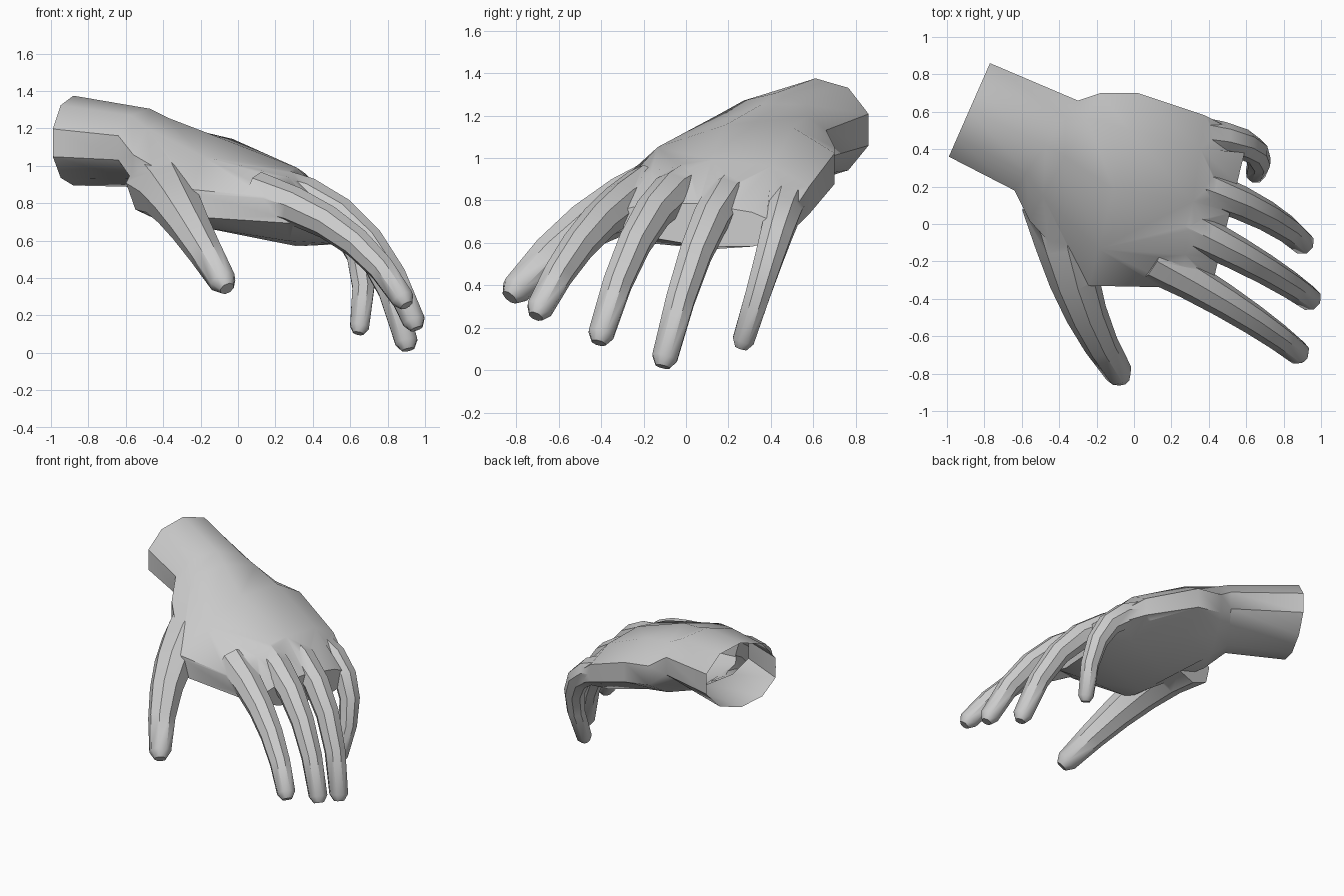
import bpy, bmesh, math
from mathutils import Vector

if "Cube" in bpy.data.objects:
    bpy.data.objects.remove(bpy.data.objects["Cube"], do_unlink=True)

skin = bpy.data.materials.new("light_grey")
skin.use_nodes = True
skin.diffuse_color = (0.6, 0.6, 0.6, 1)
skin.node_tree.nodes["Principled BSDF"].inputs["Base Color"].default_value = (0.6, 0.6, 0.6, 1)


def loft(name, rings):
    """Closed skin through a list of rings with equal point counts."""
    bm = bmesh.new()
    loops = [[bm.verts.new(p) for p in ring] for ring in rings]
    n = len(loops[0])
    for a, b in zip(loops, loops[1:]):
        for i in range(n):
            j = (i + 1) % n
            bm.faces.new((a[i], a[j], b[j], b[i]))
    bm.faces.new(loops[0])
    bm.faces.new(loops[-1])
    bmesh.ops.recalc_face_normals(bm, faces=bm.faces)
    mesh = bpy.data.meshes.new(name)
    bm.to_mesh(mesh)
    bm.free()
    mesh.materials.append(skin)
    ob = bpy.data.objects.new(name, mesh)
    bpy.context.collection.objects.link(ob)
    return ob


def palm_ring(front, back, up, down, n=10):
    """Flattened oval spanning two edge points, with its own rise and drop."""
    p, q = Vector(front), Vector(back)
    ring = []
    for i in range(n):
        a = 2 * math.pi * (i + 0.5) / n
        c, s = math.cos(a), math.sin(a)
        side = c / math.cos(math.pi / n)
        rise = up if s > 0 else down
        ring.append((p + q) / 2 + (q - p) / 2 * side + Vector((0, 0, rise * s)))
    return ring


def digit(name, base, mid, tip, root, end, across, steps=5, n=8):
    """Tapered tube bent through three points, rounded at the tip."""
    a, m, b = Vector(base), Vector(mid), Vector(tip)
    bend = 2 * m - (a + b) / 2
    rings = []
    # The last station lies just past the tip and closes it with a small ring
    for i in range(steps + 2):
        t = min(i / steps, 1)
        p = a * (1 - t) ** 2 + bend * 2 * t * (1 - t) + b * t ** 2
        along = ((bend - a) * (1 - t) + (b - bend) * t).normalized()
        radius = root + (end - root) * t ** 0.7
        if i > steps:
            p += along * end * 0.7
            radius *= 0.55
        side = Vector(across)
        side = (side - along * side.dot(along)).normalized()
        up = along.cross(side)
        rings.append([p + radius * (side * math.cos(2 * math.pi * k / n)
                                    + up * math.sin(2 * math.pi * k / n))
                      for k in range(n)])
    return loft(name, rings)


# Wrist and palm, from the open cuff to the knuckles
hand = loft("hand", [
    palm_ring((-0.99, 0.36, 1.12), (-0.77, 0.86, 1.13), 0.25, 0.23),
    palm_ring((-0.64, 0.18, 1.09), (-0.30, 0.66, 1.06), 0.23, 0.19),
    palm_ring((-0.56, 0.02, 0.97), (-0.18, 0.70, 0.96), 0.29, 0.17),
    palm_ring((-0.24, -0.33, 0.78), (0.02, 0.70, 0.93), 0.30, 0.17),
    palm_ring((0.25, -0.34, 0.76), (0.38, 0.58, 0.80), 0.21, 0.21),
    palm_ring((0.42, -0.32, 0.72), (0.61, 0.46, 0.65), 0.10, 0.10),
])

# Four fingers and the thumb
FINGER = (0.4, 1, 0)
digits = [
    digit("index_finger", (0.10, -0.19, 0.85), (0.56, -0.46, 0.645), (0.88, -0.69, 0.29),
          0.12, 0.065, FINGER),
    digit("middle_finger", (0.18, 0.03, 0.88), (0.63, -0.20, 0.675), (0.94, -0.40, 0.17),
          0.12, 0.065, FINGER),
    digit("ring_finger", (0.20, 0.25, 0.86), (0.64, 0.08, 0.635), (0.90, -0.10, 0.06),
          0.12, 0.065, FINGER),
    digit("little_finger", (0.32, 0.47, 0.80), (0.62, 0.41, 0.59), (0.65, 0.27, 0.14),
          0.11, 0.055, FINGER),
    digit("thumb", (-0.40, 0.10, 0.90), (-0.29, -0.39, 0.73), (-0.08, -0.80, 0.38),
          0.20, 0.075, (1, 0.4, 0)),
]

# Merge the digits into one skin with the palm
for d in digits:
    mod = hand.modifiers.new("join_" + d.name, 'BOOLEAN')
    mod.operation = 'UNION'
    mod.solver = 'EXACT'
    mod.object = d
graph = bpy.context.evaluated_depsgraph_get()
merged = bpy.data.meshes.new_from_object(hand.evaluated_get(graph))
hand.modifiers.clear()
hand.data = merged
for d in digits:
    bpy.data.objects.remove(d, do_unlink=True)

# Open the cuff end
bm = bmesh.new()
bm.from_mesh(hand.data)
cap = min(bm.faces, key=lambda f: f.calc_center_median().x)
bmesh.ops.delete(bm, geom=[cap], context='FACES')
bm.to_mesh(hand.data)
bm.free()

bpy.ops.object.select_all(action='DESELECT')
hand.select_set(True)
bpy.context.view_layer.objects.active = hand
bpy.ops.object.shade_smooth_by_angle(angle=math.radians(42))
